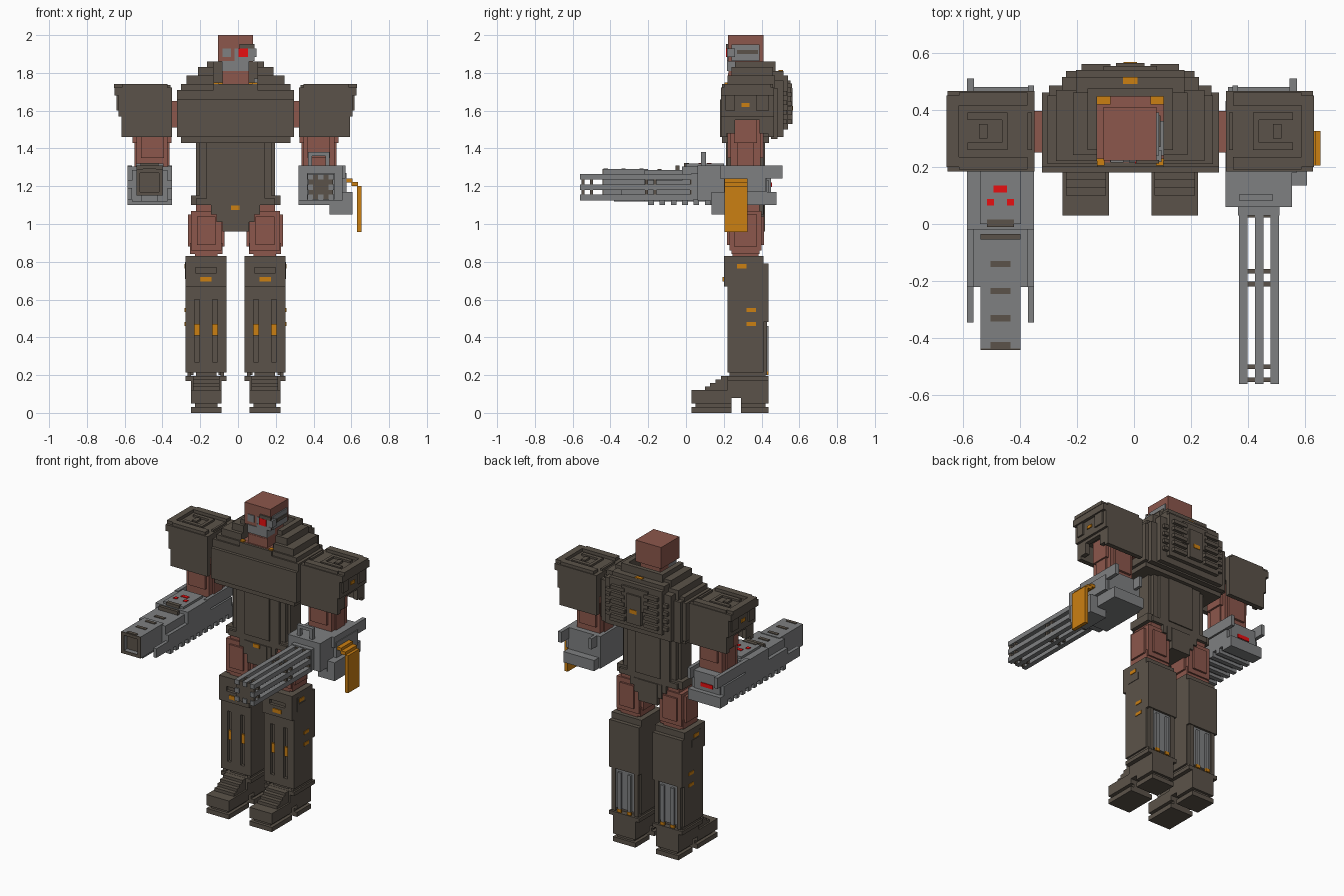
import bpy, bmesh

CX = -0.013          # body symmetry plane


def material(name, rgb):
    m = bpy.data.materials.new(name)
    m.diffuse_color = (*rgb, 1)
    return m


ARMOUR = material("dark_armour", (0.105, 0.086, 0.067))
SKIN = material("red_brown_flesh", (0.262, 0.096, 0.072))
STEEL = material("grey_steel", (0.21, 0.215, 0.22))
AMBER = material("amber", (0.60, 0.215, 0.006))
RED = material("red_light", (0.85, 0.005, 0.006))


def part(name, mat, boxes, cx=0.0, mirror=False):
    """One object from boxes (x0, x1, y0, y1, z0, z1); mirror copies across cx."""
    bm = bmesh.new()
    for x0, x1, y0, y1, z0, z1 in boxes:
        for s in ((1, -1) if mirror else (1,)):
            vs = bmesh.ops.create_cube(bm, size=1)["verts"]
            for v in vs:
                v.co = (cx + s * ((x0 + x1) / 2 + v.co.x * (x1 - x0)),
                        (y0 + y1) / 2 + v.co.y * (y1 - y0),
                        (z0 + z1) / 2 + v.co.z * (z1 - z0))
    bmesh.ops.recalc_face_normals(bm, faces=bm.faces)
    me = bpy.data.meshes.new(name)
    bm.to_mesh(me)
    bm.free()
    me.materials.append(mat)
    ob = bpy.data.objects.new(name, me)
    bpy.context.collection.objects.link(ob)


def body(name, mat, boxes, mirror=False):
    part(name, mat, boxes, CX, mirror)


def ring(x0, x1, z0, z1, t, y0, y1):
    """Square frame facing the front."""
    return [(x0, x1, y0, y1, z0, z0 + t), (x0, x1, y0, y1, z1 - t, z1),
            (x0, x0 + t, y0, y1, z0 + t, z1 - t), (x1 - t, x1, y0, y1, z0 + t, z1 - t)]


# Feet
body("feet", ARMOUR, [
    (.074, .237, .03, .24, 0, .03), (.095, .215, .05, .24, .03, .05), (.074, .237, .03, .24, .05, .12),
    (.074, .237, .29, .436, 0, .03), (.095, .215, .29, .42, .03, .05), (.074, .237, .29, .436, .05, .1),
    (.074, .237, .22, .436, .08, .17), (.1, .21, .24, .40, .1, .23)]
    + [(.085, .226, .10 + i * .028, .3, .1, .14 + i * .018) for i in range(4)], True)

# Shins: core, grooved front, knee cap, calf and open ankle skirt
body("shins", ARMOUR, [
    (.048, .265, .24, .41, .215, .83),
    (.048, .095, .22, .24, .215, .6), (.122, .19, .22, .24, .215, .6), (.217, .265, .22, .24, .215, .6),
    (.095, .217, .22, .24, .215, .27), (.048, .265, .22, .24, .6, .83),
    (.048, .265, .2, .22, .67, .74), (.048, .1, .2, .22, .74, .77), (.212, .265, .2, .22, .74, .77),
    (.048, .265, .2, .22, .77, .83),
    (.048, .265, .41, .436, .48, .79), (.06, .09, .41, .43, .2, .48), (.223, .25, .41, .43, .2, .48),
    (.048, .265, .22, .436, .17, .195),
    (.06, .08, .23, .42, .195, .215), (.235, .255, .23, .42, .195, .215)], True)
body("calf_pistons", STEEL, [(.09, .223, .41, .422, .22, .48), (.108, .132, .42, .436, .22, .46),
                             (.18, .204, .42, .436, .22, .46)], True)
body("leg_lights", AMBER, [
    (.127, .188, .194, .2, .695, .72), (.095, .122, .228, .24, .41, .47), (.19, .217, .228, .24, .41, .47),
    (.265, .269, .27, .32, .765, .787), (.265, .269, .32, .37, .535, .555), (.265, .269, .32, .37, .46, .48),
    (.105, .135, .425, .438, .2, .22), (.178, .208, .425, .438, .2, .22)], True)
body("knee_hinges", ARMOUR, [(.262, .268, .25, .34, .71, .755), (.262, .268, .25, .265, .755, .80)], True)

# Thighs: stepped muscle layers (half width, half depth, bottom, top)
thigh = [(.06, .07, .78, .86), (.085, .075, .84, .9), (.097, .06, .88, 1.05), (.08, .085, .86, 1.07),
         (.05, .097, .89, 1.04), (.055, .075, 1.03, 1.1)]
body("thighs", SKIN, [(.155 - a, .155 + a, .315 - b, .315 + b, z0, z1) for a, b, z0, z1 in thigh], True)

# Pelvis and abdomen
body("pelvis", ARMOUR, [
    (-.237, .237, .235, .395, 1.1, 1.15), (-.21, .21, .22, .41, 1.1, 1.135), (-.13, .13, .22, .41, 1.05, 1.13),
    (-.1, .1, .217, .413, 1.01, 1.1), (-.07, .07, .213, .417, .96, 1.1)])
body("belt_light", AMBER, [(-.025, .022, .207, .213, 1.075, 1.098)])
body("abdomen", ARMOUR, [(-.155, .155, .22, .41, 1.12, 1.48), (-.19, .19, .237, .393, 1.12, 1.48),
                         (-.21, .21, .262, .368, 1.12, 1.48), (-.09, .09, .213, .417, 1.14, 1.46)])

# Chest with stepped shoulders, collar and stepped back
body("chest", ARMOUR, [
    (-.31, .31, .18, .46, 1.46, 1.66), (-.31, .31, .2, .46, 1.6, 1.71), (-.117, .117, .2, .225, 1.6, 1.74),
    (-.29, .29, .19, .44, 1.43, 1.46)])
body("collar", ARMOUR, [(.117, .15, .26, .45, 1.6, 1.86), (.117, .2, .242, .46, 1.6, 1.83),
                        (.117, .26, .22, .47, 1.6, 1.785), (.117, .29, .21, .45, 1.6, 1.74),
                        (0, .15, .447, .475, 1.6, 1.86), (0, .19, .447, .515, 1.6, 1.81)], True)
body("back_shell", ARMOUR, [
    (-.285, .285, .45, .485, 1.45, 1.72), (-.24, .24, .45, .515, 1.46, 1.76), (-.19, .19, .45, .54, 1.5, 1.785),
    (-.094, .094, .45, .553, 1.62, 1.76), (-.05, .05, .45, .563, 1.53, 1.72)])
body("back_vents", ARMOUR, [(.07, .17, .53, .56, z, z + .023) for z in (1.53, 1.578, 1.626, 1.674, 1.72)]
     + [(.19, .225, .51, .535, z, z + .023) for z in (1.53, 1.58, 1.63, 1.68)], True)
body("back_lights", AMBER, [(-.025, .025, .49, .514, 1.81, 1.815), (-.024, .024, .563, .567, 1.6, 1.625)])

# Neck and head
body("neck", SKIN, [(-.117, .117, .215, .447, 1.6, 1.742), (-.07, .07, .222, .39, 1.7, 1.8)])
body("neck_cable", STEEL, [(.097, .117, .24, .36, 1.72, 1.77)])
body("neck_lights", AMBER, [(.07, .117, .418, .447, 1.742, 1.75), (.09, .117, .205, .23, 1.742, 1.75)], True)
body("head", SKIN, [(-.094, .092, .222, .41, 1.86, 2.0), (-.07, .07, .224, .39, 1.74, 1.87)])
body("face_plates", STEEL, [(-.071, .071, .217, .3, 1.81, 1.862), (-.07, -.024, .216, .224, 1.885, 1.93),
                            (-.005, .1, .216, .224, 1.862, 1.885), (.065, .11, .217, .26, 1.885, 1.93),
                            (-.005, .1, .218, .224, 1.885, 1.93), (.09, .1, .24, .39, 1.862, 1.95)])
body("brow", ARMOUR, [(.02, .1, .212, .224, 1.93, 1.952), (.098, .105, .27, .38, 1.90, 1.92)])
body("red_eye", RED, [(.016, .067, .211, .22, 1.885, 1.93)])

# Shoulder pads
body("shoulder_pads", ARMOUR, [
    (.336, .62, .184, .465, 1.57, 1.7), (.336, .64, .184, .465, 1.68, 1.722),
    (.336, .605, .184, .215, 1.46, 1.58), (.336, .605, .435, .465, 1.46, 1.58),
    (.575, .605, .215, .26, 1.48, 1.58), (.575, .605, .39, .435, 1.48, 1.58),
    (.575, .605, .25, .4, 1.55, 1.58),
    (.62, .63, .21, .26, 1.6, 1.68), (.62, .63, .37, .44, 1.6, 1.68)], True)
body("pad_ridges", ARMOUR, [
    (.6, .643, .2, .45, 1.72, 1.742), (.36, .6, .19, .235, 1.72, 1.742), (.36, .6, .415, .46, 1.72, 1.742),
    (.43, .45, .26, .39, 1.72, 1.735), (.45, .57, .26, .285, 1.72, 1.735), (.45, .57, .365, .39, 1.72, 1.735),
    (.5, .53, .3, .35, 1.72, 1.735), (.345, .36, .26, .39, 1.72, 1.735)], True)
body("pad_lights", AMBER, [(.62, .626, .295, .335, 1.62, 1.64)], True)

# Arms
body("shoulder_joints", SKIN, [(.3, .45, .25, .395, 1.51, 1.65)], True)
body("arms", SKIN, [(.338, .545, .255, .375, 1.43, 1.6), (.36, .525, .235, .395, 1.2, 1.6),
                    (.38, .5, .22, .41, 1.35, 1.6), (.35, .535, .27, .36, 1.28, 1.5)], True)

# Frames shared by both arm weapons: rear rods
part("weapon_rear_rods", STEEL, [
    (-.585, -.56, .18, .51, 1.24, 1.31), (-.372, -.35, .18, .485, 1.24, 1.31),
    (-.585, -.35, .40, .48, 1.1, 1.17),
    (.345, .365, .18, .485, 1.24, 1.31), (.545, .57, .18, .51, 1.24, 1.31),
    (.33, .553, .40, .48, 1.1, 1.17)])

# Cannon on the -x arm
part("cannon_body", STEEL, [
    (-.562, -.372, -.22, .45, 1.12, 1.285), (-.585, -.35, -.02, .22, 1.17, 1.305), (-.54, -.395, .0, .2, 1.3, 1.32),
    (-.585, -.562, -.345, .44, 1.13, 1.19), (-.372, -.35, -.345, .44, 1.13, 1.19),
    (-.585, -.562, -.22, .44, 1.19, 1.23), (-.372, -.35, -.22, .44, 1.19, 1.23)])
part("cannon_fins", STEEL, [(-.585, -.35, -.2 + i * .06, -.17 + i * .06, 1.1, 1.14) for i in range(10)])
part("cannon_barrel", STEEL, [(-.538, -.398, -.40, -.2, 1.15, 1.29), (-.51, -.425, -.38, -.2, 1.12, 1.15)]
     + ring(-.538, -.398, 1.15, 1.29, .02, -.436, -.40))
part("cannon_muzzle", ARMOUR, ring(-.538, -.398, 1.15, 1.29, .02, -.441, -.436)
     + [(-.518, -.418, -.408, -.40, 1.17, 1.27)])
part("cannon_top_slots", ARMOUR, [(-.503, -.433, y - .011, y + .011, 1.28, z) for y, z in
     ((-.14, 1.29), (-.235, 1.294), (-.33, 1.294), (-.425, 1.294))]
     + [(-.538, -.398, -.055, -.035, 1.28, 1.309), (-.515, -.42, -.01, .015, 1.3, 1.324)])
part("cannon_lights", RED, [(-.492, -.444, .11, .134, 1.315, 1.324), (-.515, -.491, .065, .088, 1.315, 1.324),
                            (-.445, -.421, .065, .088, 1.315, 1.324), (-.51, -.425, .45, .455, 1.195, 1.22)])

# Rotary gun on the +x arm
part("rotary_body", STEEL, [
    (.32, .553, .06, .43, 1.125, 1.31), (.32, .553, .13, .43, 1.1, 1.13), (.485, .605, .135, .32, 1.05, 1.17),
    (.553, .575, .2, .42, 1.17, 1.27), (.365, .51, .03, .06, 1.13, 1.27)])
part("rotary_handle", STEEL, [(.37, .393, .08, .105, 1.31, 1.38), (.462, .485, .08, .105, 1.31, 1.38),
                              (.393, .462, .08, .105, 1.36, 1.38)])
grid = [(i, j) for i in (-1, 0, 1) for j in (-1, 0, 1) if (i, j) != (0, 0)]
part("rotary_barrels", STEEL, [(.438 + i * .055 - .015, .438 + i * .055 + .015, -.56, .04,
                                1.195 + j * .055 - .015, 1.195 + j * .055 + .015) for i, j in grid])
part("rotary_clamps", ARMOUR, [(.372, .504, y - .008, y + .008, 1.129, 1.261)
                               for y in (.03, -.165, -.21, -.5, -.545)])

# Ammunition belt
part("ammo_belt", AMBER, [(.553, .605, .205, .325, 1.22, 1.24), (.6, .635, .205, .325, 1.2, 1.222),
                          (.63, .653, .205, .325, .957, 1.202)])
